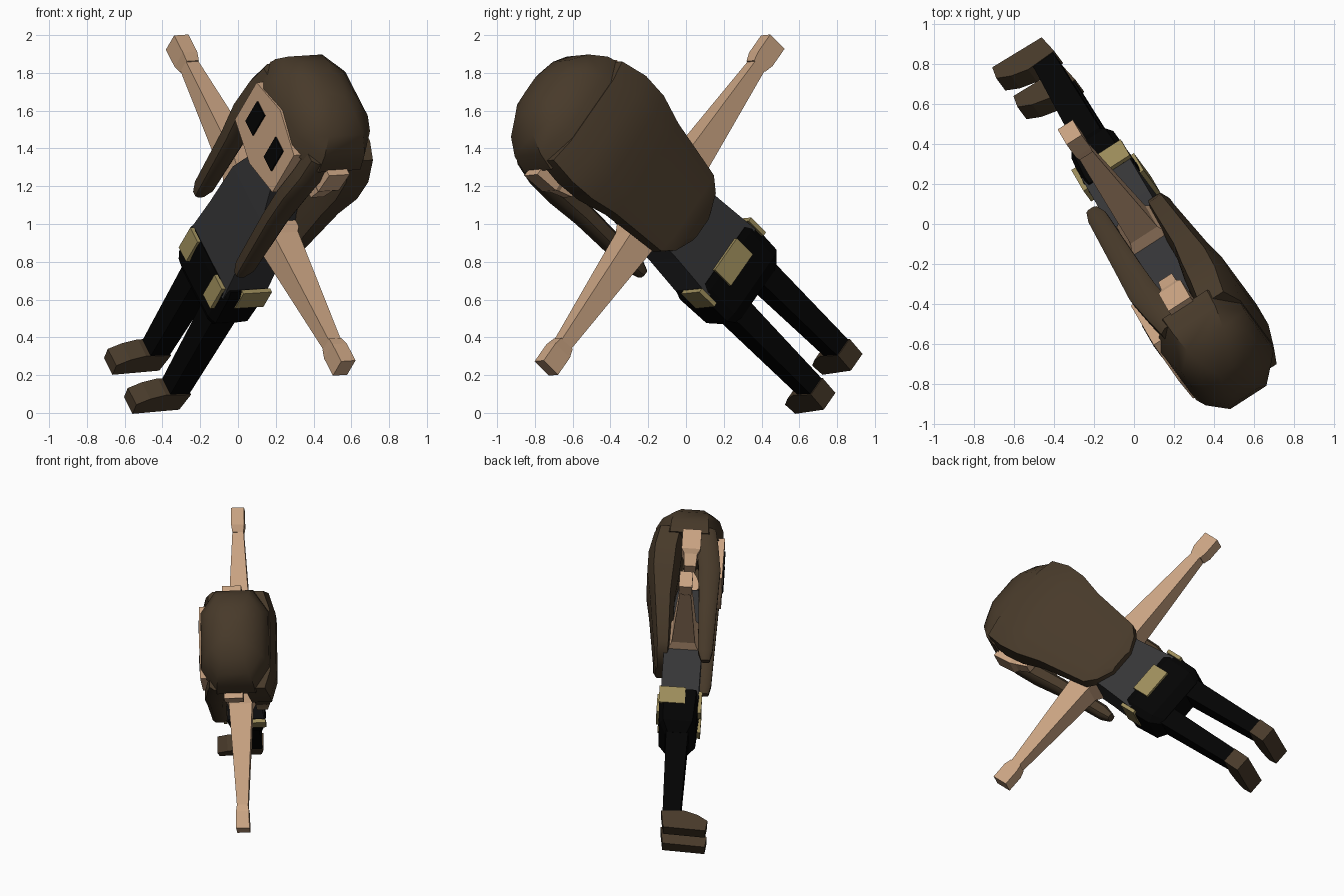
import bpy, bmesh
from mathutils import Vector, Matrix

cube = bpy.data.objects.get("Cube")
if cube:
    bpy.data.objects.remove(cube, do_unlink=True)


def material(name, rgb):
    m = bpy.data.materials.new(name)
    m.use_nodes = True
    m.diffuse_color = (*rgb, 1)
    m.node_tree.nodes["Principled BSDF"].inputs["Base Color"].default_value = (*rgb, 1)
    return m


BROWN = material("dark brown", (0.064, 0.042, 0.023))
SKIN = material("skin", (0.59, 0.37, 0.225))
GREY = material("shirt grey", (0.036, 0.036, 0.038))
BLACK = material("black", (0.001, 0.001, 0.001))
GOLD = material("gold", (0.335, 0.265, 0.105))

# Whole figure leans: its own left, back and up directions in the scene
left = Vector((0.388, -0.526, -0.757)).normalized()
up = Vector((0.381, -0.656, 0.651))
up = (up - left * up.dot(left)).normalized()
back = up.cross(left)
POSE = Matrix((left, back, up)).transposed().to_4x4()
POSE.translation = (0.12, -0.14, 1.10)


def finish(name, bm, mat, smooth=False):
    bmesh.ops.recalc_face_normals(bm, faces=bm.faces)
    mesh = bpy.data.meshes.new(name)
    bm.to_mesh(mesh)
    bm.free()
    mesh.materials.append(mat)
    ob = bpy.data.objects.new(name, mesh)
    bpy.context.collection.objects.link(ob)
    ob.matrix_world = POSE
    if smooth:
        bpy.ops.object.select_all(action="DESELECT")
        ob.select_set(True)
        bpy.context.view_layer.objects.active = ob
        bpy.ops.object.shade_smooth_by_angle(angle=0.7)


def section(a, b, ha, hb, cut):
    """Rectangle, or octagon when its corners are cut."""
    if not cut:
        return [(a - ha, b - hb), (a + ha, b - hb), (a + ha, b + hb), (a - ha, b + hb)]
    ca, cb = ha * (1 - cut), hb * (1 - cut)
    return [(a - ca, b - hb), (a + ca, b - hb), (a + ha, b - cb), (a + ha, b + cb),
            (a + ca, b + hb), (a - ca, b + hb), (a - ha, b + cb), (a - ha, b - cb)]


def loft(name, mat, rings, axis="Z", cut=0, side=1, smooth=False):
    """Skin rings of (position, centre a, centre b, half a, half b) along an axis."""
    bm = bmesh.new()
    loops = []
    for t, a, b, ha, hb in rings:
        loop = []
        for p, q in section(a, b, ha, hb, cut):
            x, y, z = (p, q, t) if axis == "Z" else (t, p, q)
            loop.append(bm.verts.new((x * side, y, z)))
        loops.append(loop)
    for lo, hi in zip(loops, loops[1:]):
        for i in range(len(lo)):
            j = (i + 1) % len(lo)
            bm.faces.new((lo[i], lo[j], hi[j], hi[i]))
    bm.faces.new(loops[0])
    bm.faces.new(loops[-1])
    finish(name, bm, mat, smooth)


def prism(name, mat, outline, axis, start, end, side=1):
    """Extrude an outline along X (outline in y, z) or Y (outline in x, z)."""
    bm = bmesh.new()

    def point(d, p, q):
        return (d * side, p, q) if axis == "X" else (p * side, d, q)
    lo = [bm.verts.new(point(start, p, q)) for p, q in outline]
    hi = [bm.verts.new(point(end, p, q)) for p, q in outline]
    for i in range(len(lo)):
        j = (i + 1) % len(lo)
        bm.faces.new((lo[i], lo[j], hi[j], hi[i]))
    bm.faces.new(lo)
    bm.faces.new(hi)
    finish(name, bm, mat)


def box(name, mat, centre, size, side=1):
    x, y, z = centre
    sx, sy, sz = (s / 2 for s in size)
    loft(name, mat, [(z - sz, x, y, sx, sy), (z + sz, x, y, sx, sy)], side=side)


# Face
half = [(0.255, 0.42), (0.255, 0.72), (0, 0.79)]
prism("face", SKIN, [(0, 0.36)] + half + [(-x, z) for x, z in half[1::-1]], "Y", -0.235, -0.13)

# Hair: rounded crown and the long sheet behind the back
loft("hair_crown", BROWN, [
    (0.70, 0, 0.01, 0.365, 0.24), (0.80, 0, 0.01, 0.34, 0.23),
    (0.89, 0, 0.005, 0.28, 0.195), (0.95, 0, 0.0, 0.19, 0.14),
    (0.985, 0, 0.0, 0.09, 0.07)], cut=0.45, smooth=True)
loft("hair_back", BROWN, [
    (-0.20, 0, 0.14, 0.09, 0.04), (-0.15, 0, 0.14, 0.20, 0.055),
    (-0.08, 0, 0.14, 0.265, 0.06), (0.28, 0, 0.165, 0.315, 0.085),
    (0.45, 0, 0.17, 0.36, 0.11), (0.60, 0, 0.165, 0.37, 0.115),
    (0.75, 0, 0.14, 0.345, 0.11)], cut=0.38, smooth=True)

# Torso with tapering collar, and hips
loft("torso", GREY, [(-0.48, 0, 0, 0.235, 0.13), (-0.2, 0, 0, 0.21, 0.13),
                     (0.10, 0, 0, 0.195, 0.13), (0.40, 0, -0.03, 0.08, 0.09)])
loft("hips", BLACK, [(-0.73, 0, 0, 0.20, 0.08), (-0.66, 0, 0, 0.25, 0.125),
                     (-0.46, 0, 0, 0.255, 0.14), (-0.42, 0, 0, 0.24, 0.135)], cut=0.2)
box("belt_plate_back", GOLD, (0, 0.14, -0.475), (0.22, 0.025, 0.13))

# Paired parts
foot = [(0.05, -1.44), (0.07, -1.32), (-0.09, -1.31), (-0.18, -1.335),
        (-0.25, -1.375), (-0.24, -1.45)]
for side, word in ((1, "left"), (-1, "right")):
    box(word + "_eye", BLACK, (0.125, -0.239, 0.58), (0.10, 0.009, 0.16), side)
    loft(word + "_ear", SKIN, [(0.46, 0.29, -0.01, 0.05, 0.04), (0.54, 0.31, -0.01, 0.06, 0.045),
                               (0.57, 0.32, -0.01, 0.07, 0.065), (0.71, 0.33, -0.01, 0.07, 0.065)],
         side=side)
    loft(word + "_hair_lock", BROWN, [
        (-0.22, 0.28, -0.16, 0.025, 0.03), (-0.15, 0.28, -0.155, 0.045, 0.05),
        (0.25, 0.285, -0.15, 0.05, 0.065), (0.45, 0.30, -0.145, 0.055, 0.075),
        (0.62, 0.305, -0.12, 0.06, 0.075), (0.75, 0.29, -0.09, 0.06, 0.08)],
        cut=0.4, side=side, smooth=True)
    loft(word + "_arm", SKIN, [(0.17, 0, -0.01, 0.115, 0.115), (0.26, 0, 0, 0.08, 0.08),
                               (0.98, 0, 0, 0.038, 0.038)], axis="X", side=side)
    loft(word + "_hand", SKIN, [(0.97, 0, 0, 0.038, 0.045), (1.02, 0, 0, 0.045, 0.058),
                                (1.14, 0, 0, 0.045, 0.058)], axis="X", side=side)
    loft(word + "_leg", BLACK, [(-1.35, 0.135, 0, 0.055, 0.06), (-0.62, 0.13, 0, 0.07, 0.078)],
         side=side)
    prism(word + "_foot", BROWN, foot, "X", 0.078, 0.195, side)
    box(word + "_belt_plate_front", GOLD, (0.165, -0.142, -0.50), (0.10, 0.025, 0.16), side)
    box(word + "_belt_plate_side", GOLD, (0.248, 0.05, -0.475), (0.025, 0.18, 0.12), side)
